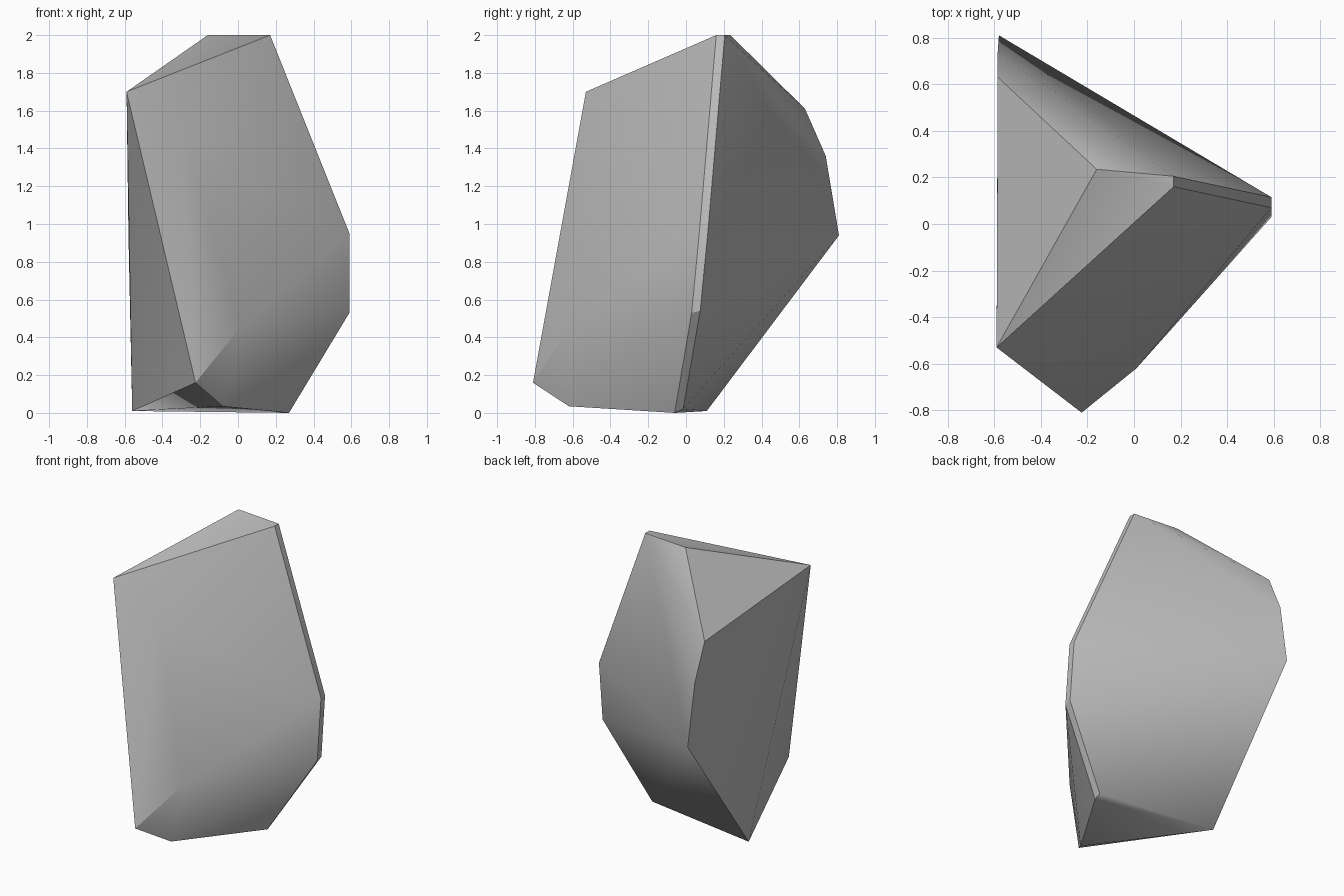
import bpy
import bmesh
from math import radians

cube = bpy.data.objects.get("Cube")
if cube:
    bpy.data.objects.remove(cube)

# Stone material
stone = bpy.data.materials.new("stone grey")
stone.use_nodes = True
color = (0.5, 0.5, 0.5, 1.0)
stone.diffuse_color = color
stone.node_tree.nodes["Principled BSDF"].inputs["Base Color"].default_value = color

# Corners of the boulder, grouped by region
crown = [(-0.59, -0.53, 1.70), (-0.16, 0.235, 2.0)]
front_bulge = [(-0.29, -0.47, 1.46), (0.01, -0.62, 0.45)]
back_ridge = [(-0.585, 0.63, 1.61), (-0.585, 0.74, 1.36), (-0.58, 0.81, 0.94)]
foot = [(-0.225, -0.81, 0.16), (-0.08, -0.62, 0.035), (-0.56, 0.11, 0.01)]

# Narrow chipped edge on the side: each front corner has a partner behind it
chipped_edge = []
for x, y, z, lift in [(0.17, 0.16, 2.0, 0), (0.59, 0.07, 0.95, 0),
                      (0.59, 0.03, 0.53, 0.01), (0.27, -0.06, 0.0, 0.02)]:
    chipped_edge += [(x, y, z), (x, y + 0.045, z + lift)]

# Wrap the corners in a convex shell
bm = bmesh.new()
for corner in crown + front_bulge + back_ridge + foot + chipped_edge:
    bm.verts.new(corner)
hull = bmesh.ops.convex_hull(bm, input=bm.verts)
loose = [v for v in bm.verts if not v.link_faces]
bmesh.ops.delete(bm, geom=loose, context="VERTS")
bmesh.ops.recalc_face_normals(bm, faces=bm.faces)

mesh = bpy.data.meshes.new("boulder")
bm.to_mesh(mesh)
bm.free()
mesh.materials.append(stone)
boulder = bpy.data.objects.new("boulder", mesh)
bpy.context.collection.objects.link(boulder)

# Soft facets with crisp main edges
bpy.ops.object.select_all(action="DESELECT")
boulder.select_set(True)
bpy.context.view_layer.objects.active = boulder
bpy.ops.object.shade_smooth_by_angle(angle=radians(30))
